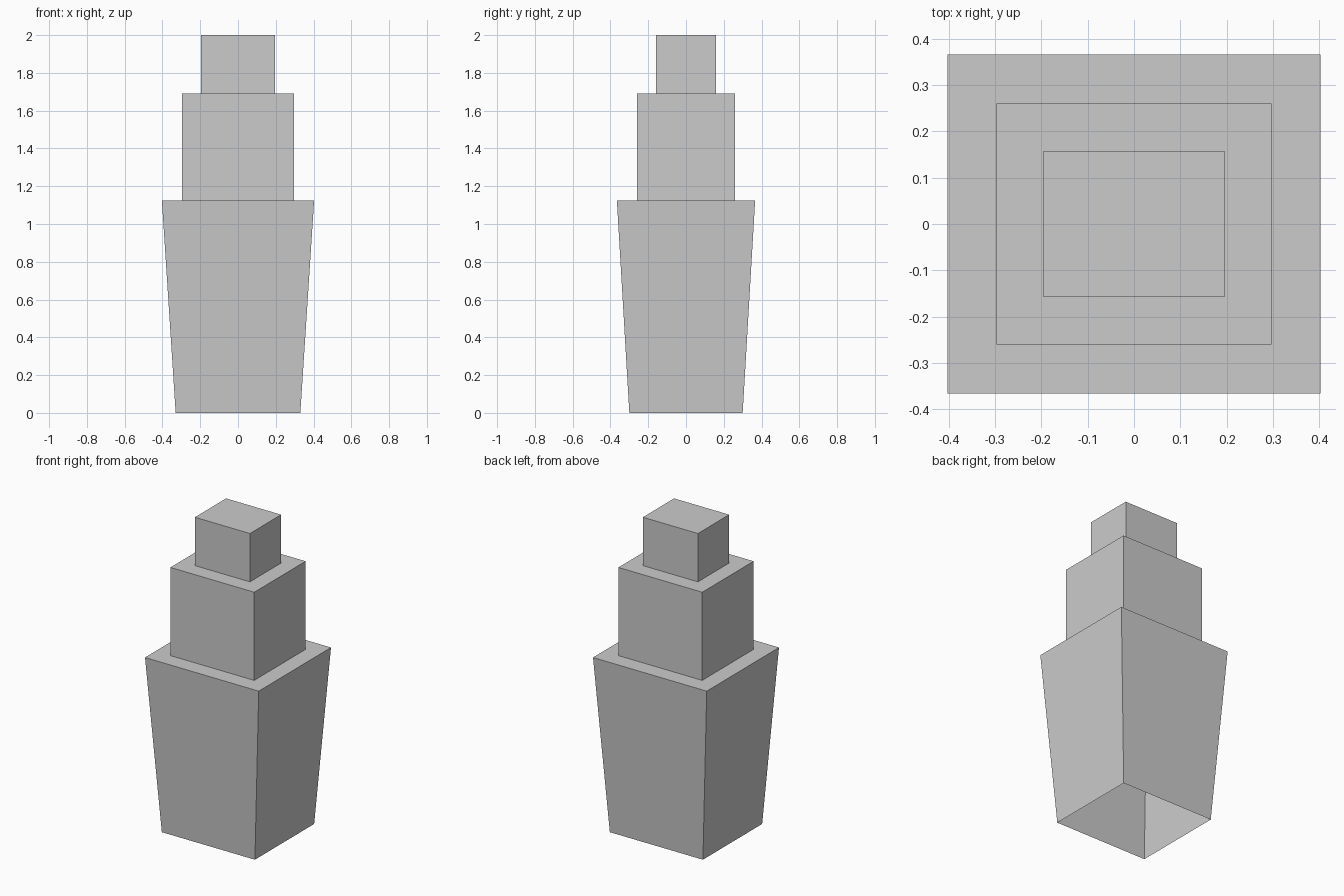
import bpy
import bmesh
from mathutils import Vector

if "Cube" in bpy.data.objects:
    bpy.data.objects.remove(bpy.data.objects["Cube"])

BASE = (0.33, 0.30)            # half width and depth at the open bottom
SHOULDER = (0.403, 0.366)      # half width and depth at the top of the body
BODY_HEIGHT = 1.125
STEPS = [(0.106, 0.565), (0.102, 0.31)]   # inset and rise: neck, cap


def extrude_up(bm, face, height):
    """Extrude one face upward without leaving a hidden face behind."""
    result = bmesh.ops.extrude_discrete_faces(bm, faces=[face])
    top = result["faces"][0]
    bmesh.ops.translate(bm, verts=top.verts, vec=Vector((0, 0, height)))
    return top


bm = bmesh.new()

# Flared body, open underneath
corners = [(-1, -1), (1, -1), (1, 1), (-1, 1)]
top = bm.faces.new([bm.verts.new((sx * BASE[0], sy * BASE[1], 0)) for sx, sy in corners])
top = extrude_up(bm, top, BODY_HEIGHT)
for v in top.verts:
    v.co.x *= SHOULDER[0] / BASE[0]
    v.co.y *= SHOULDER[1] / BASE[1]

# Neck and cap: inset the top to leave a ledge, then raise it
for inset, rise in STEPS:
    bm.normal_update()
    bmesh.ops.inset_region(bm, faces=[top], thickness=inset,
                           use_boundary=True, use_even_offset=True)
    top = extrude_up(bm, top, rise)

bmesh.ops.recalc_face_normals(bm, faces=bm.faces[:])
mesh = bpy.data.meshes.new("stepped_bottle")
bm.to_mesh(mesh)
bm.free()
bpy.context.collection.objects.link(bpy.data.objects.new("stepped_bottle", mesh))
